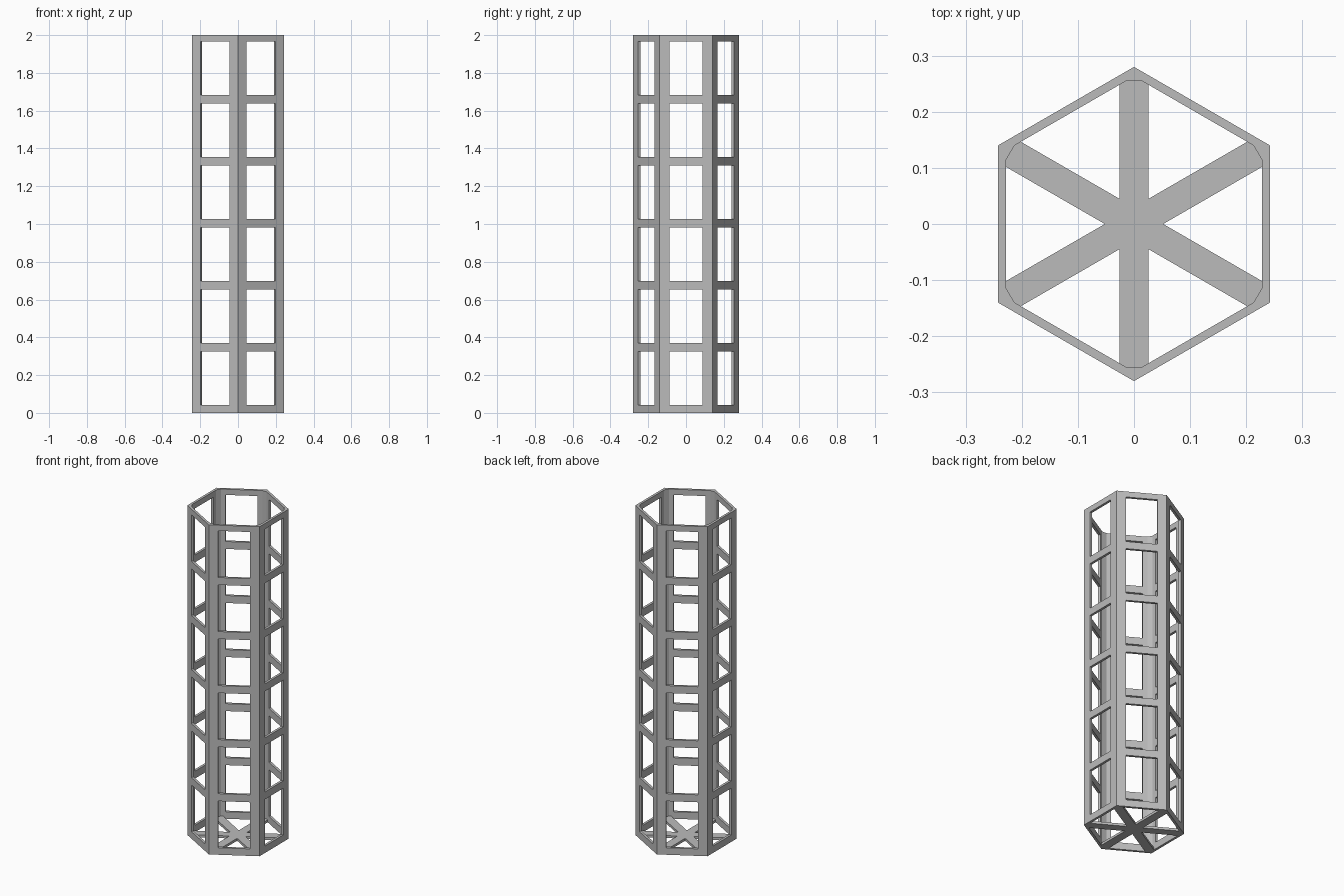
import bpy, bmesh
from math import cos, sin, pi, sqrt
from mathutils import Matrix, Vector

cube = bpy.data.objects.get("Cube")
if cube:
    bpy.data.objects.remove(cube, do_unlink=True)

HEIGHT = 2.0
OUTER = 0.28                  # outer corner radius
INNER = 0.263                 # inner corner radius before chamfer
CHAMFER = 0.2545              # radius of the chamfer flat
SPOKE = 0.026                 # half width of a floor spoke
FLOOR = 0.015
CORNERS = [pi / 6 + k * pi / 3 for k in range(6)]

grey = bpy.data.materials.new("light grey")
grey.use_nodes = True
colour = (0.5, 0.5, 0.5, 1)
grey.diffuse_color = colour
grey.node_tree.nodes["Principled BSDF"].inputs["Base Color"].default_value = colour


def polar(angle, radial, side=0.0):
    """Point at a radial distance along an angle, shifted sideways."""
    return Vector((radial * cos(angle) - side * sin(angle),
                   radial * sin(angle) + side * cos(angle), 0))


def make_object(name, bm):
    bmesh.ops.recalc_face_normals(bm, faces=bm.faces)
    mesh = bpy.data.meshes.new(name)
    bm.to_mesh(mesh)
    bm.free()
    mesh.materials.append(grey)
    obj = bpy.data.objects.new(name, mesh)
    bpy.context.collection.objects.link(obj)
    return obj


def extrude_outline(bm, outline, z0, z1):
    face = bm.faces.new([bm.verts.new(p + Vector((0, 0, z0))) for p in outline])
    new = bmesh.ops.extrude_face_region(bm, geom=[face])["geom"]
    bmesh.ops.translate(bm, vec=(0, 0, z1 - z0),
                        verts=[v for v in new if isinstance(v, bmesh.types.BMVert)])


# Six-sided tube with chamfered inner corners
chamfer_side = (INNER - CHAMFER) * sqrt(3)
bm = bmesh.new()
inner = [polar(a, CHAMFER, s) for a in CORNERS for s in (-chamfer_side, chamfer_side)]
outer = [polar(a, OUTER) for a in CORNERS]
rows = {}
for key, z in (("low", 0), ("high", HEIGHT)):
    up = Vector((0, 0, z))
    rows[key] = ([bm.verts.new(p + up) for p in outer],
                 [bm.verts.new(p + up) for p in inner])
    o, i = rows[key]
    for k in range(6):
        n = (k + 1) % 6
        bm.faces.new((o[k], i[2 * k], i[2 * k + 1]))
        bm.faces.new((o[k], o[n], i[2 * n], i[2 * k + 1]))
for low, high in zip(rows["low"], rows["high"]):
    for k in range(len(low)):
        n = (k + 1) % len(low)
        bm.faces.new((low[k], low[n], high[n], high[k]))
frame = make_object("lattice_frame", bm)

# Window openings, six rows on each of the six sides
bm = bmesh.new()
for side in range(6):
    turn = Matrix.Rotation(side * pi / 3, 4, "Z")
    for row in range(6):
        place = Matrix.Translation((0.235, 0, 0.184 + 0.328 * row))
        bmesh.ops.create_cube(bm, size=1, matrix=turn @ place
                              @ Matrix.Diagonal((0.06, 0.176, 0.283, 1)))
cutter = make_object("window_cutter", bm)
cutter.hide_render = True
cut = frame.modifiers.new("windows", "BOOLEAN")
cut.operation = "DIFFERENCE"
cut.solver = "EXACT"
cut.object = cutter
bpy.context.view_layer.objects.active = frame
bpy.ops.object.modifier_apply(modifier=cut.name)
bpy.data.objects.remove(cutter, do_unlink=True)

# Six-armed floor star fitted inside the tube
tip = INNER - SPOKE / sqrt(3)
star = []
for a in CORNERS:
    star += [polar(a - pi / 6, SPOKE * 2), polar(a, tip, -SPOKE),
             polar(a, CHAMFER, -chamfer_side), polar(a, CHAMFER, chamfer_side),
             polar(a, tip, SPOKE)]
bm = bmesh.new()
extrude_outline(bm, star, 0, FLOOR)
make_object("floor_spokes", bm)
